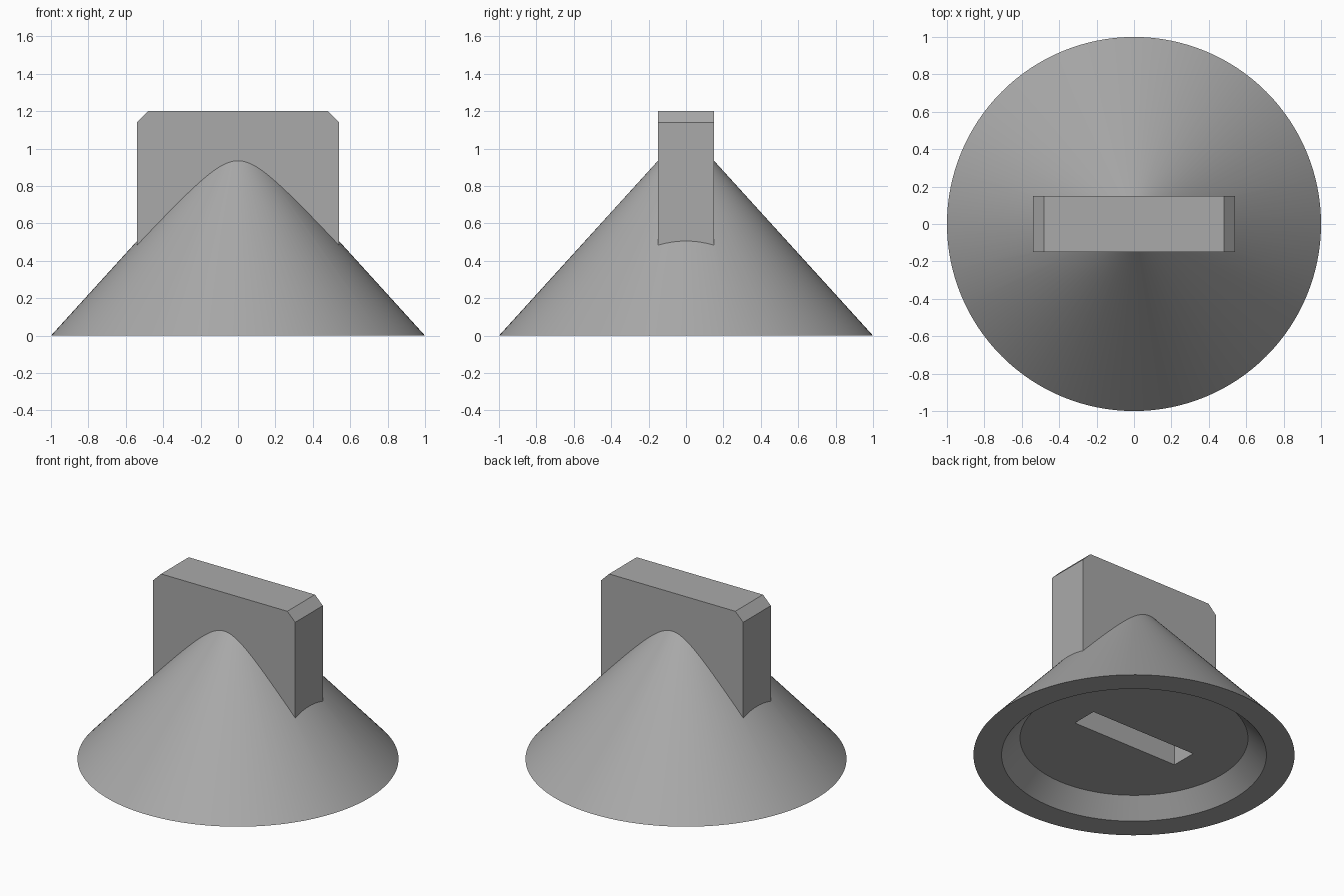
import bpy, bmesh, math

if "Cube" in bpy.data.objects:
    bpy.data.objects.remove(bpy.data.objects["Cube"])

SEGMENTS = 128


def make_object(name, bm):
    bmesh.ops.recalc_face_normals(bm, faces=bm.faces)
    mesh = bpy.data.meshes.new(name)
    bm.to_mesh(mesh)
    bm.free()
    obj = bpy.data.objects.new(name, mesh)
    bpy.context.collection.objects.link(obj)
    return obj


def prism(name, profile, half_depth):
    """Extrude an x-z outline along y, centred on y = 0."""
    bm = bmesh.new()
    face = bm.faces.new([bm.verts.new((x, -half_depth, z)) for x, z in profile])
    result = bmesh.ops.extrude_face_region(bm, geom=[face])
    verts = [v for v in result["geom"] if isinstance(v, bmesh.types.BMVert)]
    bmesh.ops.translate(bm, verts=verts, vec=(0, 2 * half_depth, 0))
    return make_object(name, bm)


# Cone body with a tapered recess in its underside
bm = bmesh.new()
rings = []
for radius, z in [(0.71, 0.12), (0.825, 0.0), (1.0, 0.0)]:
    rings.append([bm.verts.new((radius * math.cos(a), radius * math.sin(a), z))
                  for a in (2 * math.pi * i / SEGMENTS for i in range(SEGMENTS))])
apex = bm.verts.new((0, 0, 1.1))
bm.faces.new(rings[0])
for i in range(SEGMENTS):
    j = (i + 1) % SEGMENTS
    for low, high in zip(rings, rings[1:]):
        bm.faces.new((low[i], low[j], high[j], high[i]))
    bm.faces.new((rings[2][i], rings[2][j], apex))
cone = make_object("cone_body", bm)

# Upright grip with chamfered top corners
right = [(0.54, 0.25), (0.54, 1.14), (0.48, 1.2)]
grip = prism("grip", right + [(-x, z) for x, z in reversed(right)], 0.15)

# Slot running up into the grip from the recess
slot = prism("slot_cutter", [(-0.405, 0.05), (0.405, 0.05), (0.405, 1.0), (-0.405, 1.0)], 0.09)

# Join the grip, then cut the slot
bpy.context.view_layer.objects.active = cone
cone.select_set(True)
for part, operation in [(grip, 'UNION'), (slot, 'DIFFERENCE')]:
    mod = cone.modifiers.new(part.name, 'BOOLEAN')
    mod.object = part
    mod.operation = operation
    mod.solver = 'EXACT'
    bpy.ops.object.modifier_apply(modifier=mod.name)
    bpy.data.objects.remove(part)

# Finish
grey = bpy.data.materials.new("grey")
grey.diffuse_color = (0.4, 0.4, 0.4, 1)
grey.use_nodes = True
grey.node_tree.nodes["Principled BSDF"].inputs["Base Color"].default_value = grey.diffuse_color
cone.data.materials.clear()
cone.data.materials.append(grey)
for poly in cone.data.polygons:
    poly.material_index = 0
bpy.ops.object.shade_smooth_by_angle(angle=math.radians(25))
